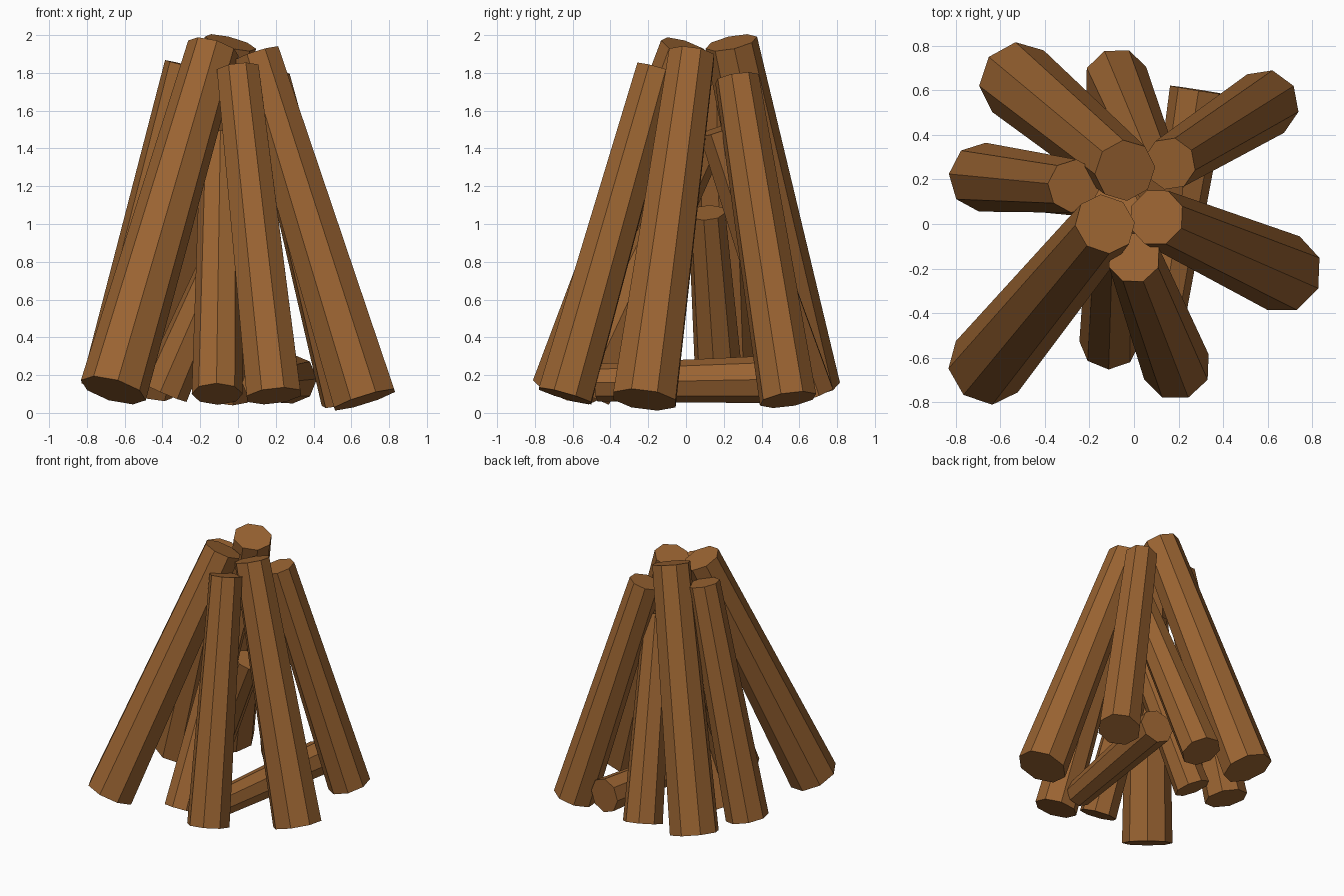
import bpy
from mathutils import Vector

cube = bpy.data.objects.get("Cube")
if cube:
    bpy.data.objects.remove(cube, do_unlink=True)

# One brown bark colour
bark = bpy.data.materials.new("brown_wood")
bark.use_nodes = True
brown = (0.32, 0.125, 0.031, 1)
bark.diffuse_color = brown
bsdf = bark.node_tree.nodes["Principled BSDF"]
bsdf.inputs["Base Color"].default_value = brown
bsdf.inputs["Roughness"].default_value = 0.9


def log(name, base, tip, base_radius, tip_radius):
    """Tapered eight-sided log between two cap centres."""
    base, tip = Vector(base), Vector(tip)
    axis = tip - base
    bpy.ops.mesh.primitive_cone_add(
        vertices=8, radius1=base_radius, radius2=tip_radius,
        depth=axis.length, location=(base + tip) / 2,
        rotation=axis.to_track_quat("Z", "Y").to_euler())
    obj = bpy.context.object
    obj.name = name
    obj.data.materials.append(bark)


# Large outer logs
log("front_right_log", (-0.66, -0.64, 0.12), (-0.13, 0.0, 1.93), 0.18, 0.14)
log("front_left_log", (0.67, -0.22, 0.07), (0.10, 0.03, 1.90), 0.18, 0.13)
log("back_right_log", (-0.52, 0.64, 0.12), (-0.04, 0.24, 1.96), 0.18, 0.14)

# Medium outer logs
log("front_log", (0.19, -0.64, 0.09), (0.0, -0.15, 1.82), 0.155, 0.12)
log("back_left_log", (0.59, 0.54, 0.07), (0.16, 0.27, 1.77), 0.155, 0.12)
log("right_log", (-0.68, 0.21, 0.12), (-0.27, 0.17, 1.84), 0.155, 0.12)

# Shorter inner logs
log("inner_front_log", (-0.11, -0.53, 0.10), (-0.09, 0.10, 1.45), 0.135, 0.11)
log("inner_back_log", (-0.08, 0.65, 0.09), (0.12, 0.17, 1.50), 0.145, 0.11)
log("inner_right_log", (-0.39, 0.18, 0.11), (0.02, 0.11, 1.06), 0.13, 0.10)

# Fallen log on the ground
log("fallen_log", (0.29, 0.60, 0.18), (0.12, -0.47, 0.16), 0.13, 0.10)
